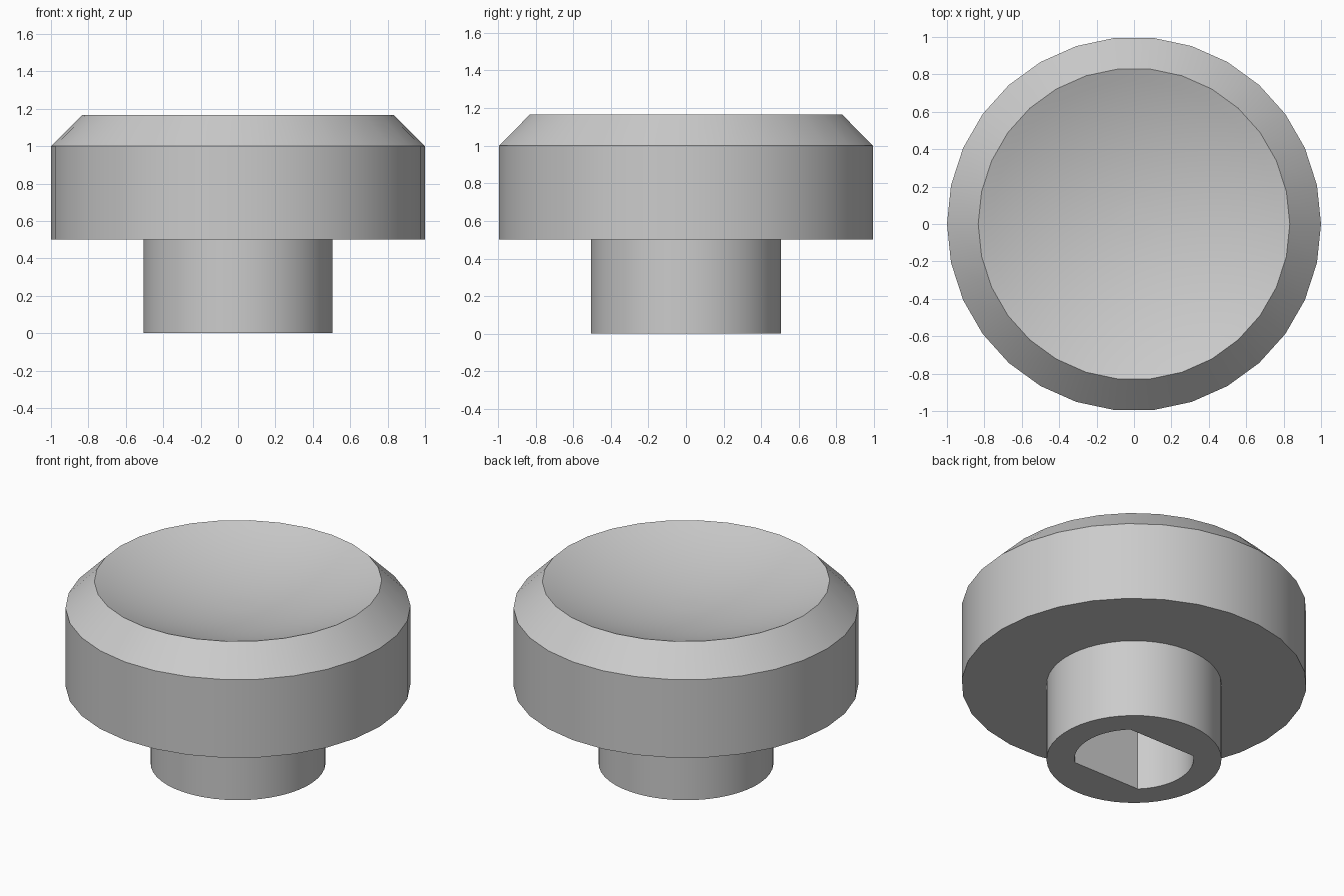
import bpy, bmesh
from math import sin, cos, pi, asin, sqrt, radians

cube = bpy.data.objects.get("Cube")
if cube:
    bpy.data.objects.remove(cube)

grey = bpy.data.materials.new("plain grey")
grey.use_nodes = True
GREY = (0.6, 0.6, 0.6, 1)
grey.diffuse_color = GREY
grey.node_tree.nodes["Principled BSDF"].inputs["Base Color"].default_value = GREY


def circle(r, n, start=0.0):
    return [(r * cos(start + 2 * pi * i / n), r * sin(start + 2 * pi * i / n)) for i in range(n)]


def loft(name, sections, angle):
    """Skin a stack of (outline, height) sections and close both ends."""
    bm = bmesh.new()
    rings = [[bm.verts.new((x, y, z)) for x, y in pts] for pts, z in sections]
    for a, b in zip(rings, rings[1:]):
        n = len(a)
        for i in range(n):
            j = (i + 1) % n
            bm.faces.new((a[i], a[j], b[j], b[i]))
    bm.faces.new(rings[0][::-1])
    bm.faces.new(rings[-1])
    bmesh.ops.recalc_face_normals(bm, faces=bm.faces)
    mesh = bpy.data.meshes.new(name)
    bm.to_mesh(mesh)
    bm.free()
    mesh.materials.append(grey)
    ob = bpy.data.objects.new(name, mesh)
    bpy.context.collection.objects.link(ob)
    bpy.ops.object.select_all(action="DESELECT")
    ob.select_set(True)
    bpy.context.view_layer.objects.active = ob
    bpy.ops.object.shade_smooth_by_angle(angle=radians(angle))
    return ob


# Knob cap: drum, chamfer, and a shallow spherical dish in the top
SIDES, RIM, TOP, DEPTH = 30, 0.833, 1.167, 0.16
ball = (RIM ** 2 + DEPTH ** 2) / (2 * DEPTH)
cap = [(circle(1, SIDES), 0.5), (circle(1, SIDES), 1.0)]
for k in range(12):
    r = RIM * (1 - k / 12)
    cap.append((circle(r, SIDES), TOP - DEPTH + ball - sqrt(ball ** 2 - r ** 2)))
loft("knob_cap", cap, 20)

# Stem: round collar with a socket that has two opposite flats
N, BORE, FLAT, HEIGHT = 48, 0.345, 0.25, 0.5
half = asin(FLAT / BORE)
socket = []
for side in (0, pi):
    for j in range(N // 2):
        t = side - half + 2 * half * j / (N // 2 - 1)
        socket.append((BORE * cos(t), BORE * sin(t)))
collar = circle(0.507, N, -pi / 2 + pi / N)
loft("stem", [(collar, HEIGHT), (collar, 0), (socket, 0), (socket, HEIGHT - 0.002)], 30)
